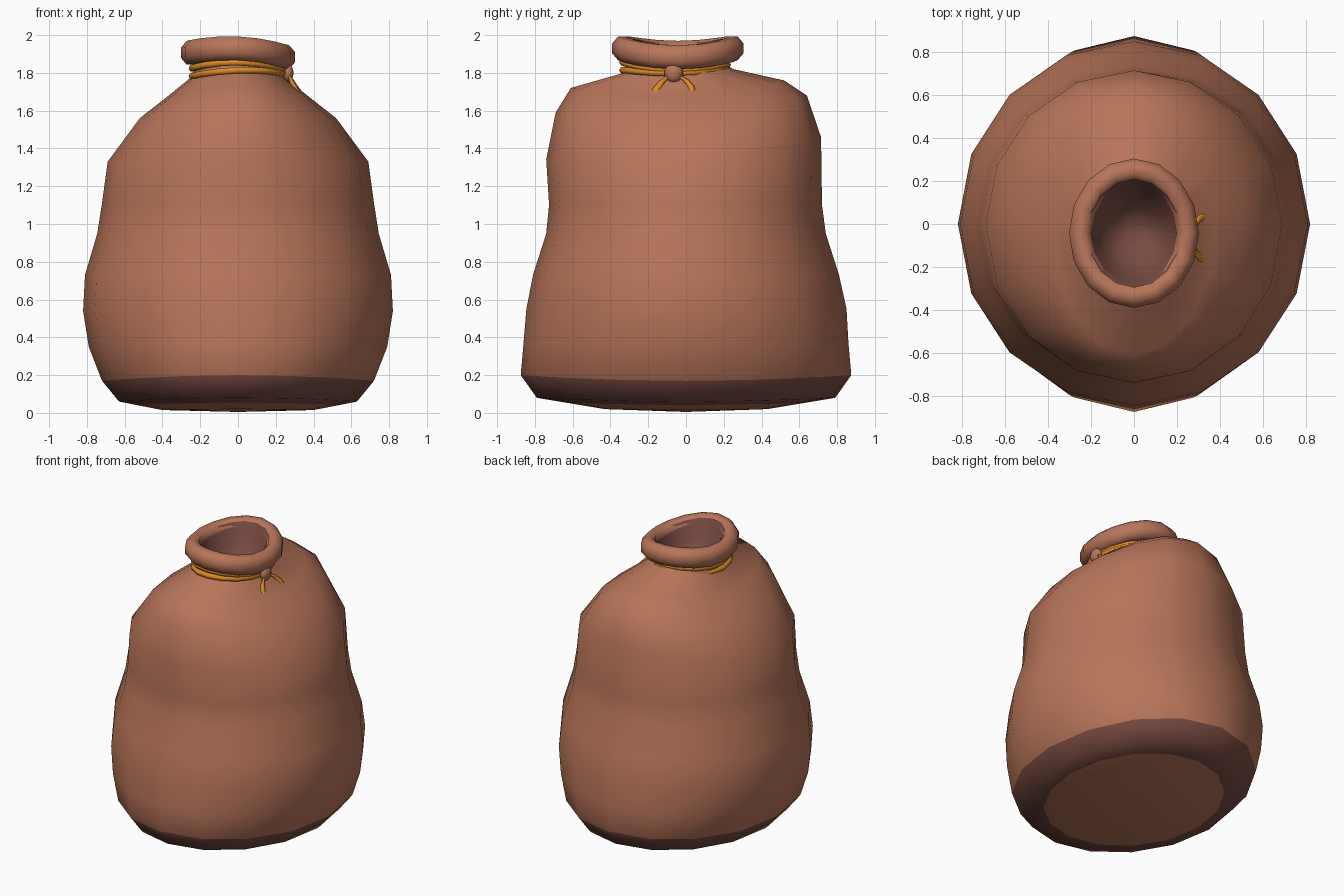
import bpy, bmesh, math
from mathutils import Vector

if "Cube" in bpy.data.objects:
    bpy.data.objects.remove(bpy.data.objects["Cube"])

N = 16


def material(name, rgb):
    m = bpy.data.materials.new(name)
    m.diffuse_color = (*rgb, 1)
    m.use_nodes = True
    m.node_tree.nodes["Principled BSDF"].inputs["Base Color"].default_value = m.diffuse_color
    return m


CLOTH = material("sack_brown", (0.479, 0.178, 0.102))
DARK = material("dark_brown", (0.19, 0.071, 0.055))
ORANGE = material("orange_rope", (0.716, 0.254, 0.021))


def ring_points(rx, ryn, ryp, zx, zyn, zyp, cy=0.0, tilt=0.0):
    # Oval ring whose front and back ends can differ in reach and height
    pts = []
    for i in range(N):
        a = 2 * math.pi * i / N
        c, s = math.cos(a), math.sin(a)
        ry, zy = (ryp, zyp) if s > 0 else (ryn, zyn)
        pts.append((rx * c, cy + ry * s, zx + (zy - zx) * s * s + tilt * c))
    return pts


def loft(name, rings, mats, cap_start=None, cap_end=None, closed=False, dark=()):
    bm = bmesh.new()
    vr = [[bm.verts.new(p) for p in r] for r in rings]
    pairs = list(zip(vr, vr[1:]))
    if closed:
        pairs.append((vr[-1], vr[0]))
    for k, (lo, hi) in enumerate(pairs):
        n = len(lo)
        for i in range(n):
            j = (i + 1) % n
            f = bm.faces.new((lo[i], lo[j], hi[j], hi[i]))
            f.material_index = 1 if k in dark else 0
    for tip, ring in ((cap_start, vr[0]), (cap_end, vr[-1])):
        if tip:
            v = bm.verts.new(tip)
            for i in range(len(ring)):
                bm.faces.new((ring[i], ring[(i + 1) % len(ring)], v))
    bmesh.ops.recalc_face_normals(bm, faces=bm.faces)
    me = bpy.data.meshes.new(name)
    bm.to_mesh(me)
    bm.free()
    for m in mats:
        me.materials.append(m)
    for p in me.polygons:
        p.use_smooth = True
    ob = bpy.data.objects.new(name, me)
    bpy.context.collection.objects.link(ob)
    return ob


# Sack body: rx, front ry, back ry, side z, front z, back z
body = [
    (0.40, 0.43, 0.43, 0.015, 0.02, 0.02),
    (0.54, 0.64, 0.64, 0.042, 0.055, 0.055),
    (0.63, 0.79, 0.79, 0.06, 0.08, 0.08),
    (0.72, 0.875, 0.875, 0.17, 0.20, 0.20),
    (0.79, 0.86, 0.86, 0.35, 0.37, 0.37),
    (0.82, 0.845, 0.85, 0.54, 0.55, 0.55),
    (0.81, 0.81, 0.81, 0.73, 0.73, 0.73),
    (0.745, 0.74, 0.74, 0.95, 0.95, 0.95),
    (0.72, 0.725, 0.72, 1.11, 1.10, 1.10),
    (0.69, 0.74, 0.715, 1.33, 1.34, 1.46),
    (0.52, 0.69, 0.64, 1.56, 1.59, 1.68),
    (0.38, 0.61, 0.52, 1.67, 1.72, 1.76),
    (0.25, 0.33, 0.25, 1.775, 1.80, 1.82),
    (0.235, 0.31, 0.22, 1.81, 1.835, 1.84),
    (0.24, 0.32, 0.24, 1.88, 1.90, 1.90),
]
loft("sack_body", [ring_points(*r) for r in body], [CLOTH, DARK],
     cap_start=(0, 0, 0.005), dark=(1, 2))

# Rolled lip: an oval ring with a rounded section
lip = []
for k in range(8):
    t = 2 * math.pi * (k + 0.5) / 8
    d, h = 0.057 * math.cos(t), 0.068 * math.sin(t)
    ry = 0.295 + d
    lip.append(ring_points(0.25 + d, ry, ry, 1.895 + h, 1.93 + h, 1.93 + h, -0.043, -0.012))
loft("rolled_lip", lip, [CLOTH], closed=True)

# Dark inside of the mouth, dipping to a point
inner = [(0.218, 0.253, 1.945), (0.188, 0.23, 1.90), (0.17, 0.20, 1.82), (0.10, 0.12, 1.72)]
cup = loft("mouth_inside",
           [ring_points(rx, ry, ry, z, z + 0.035, z + 0.035, -0.043, -0.012) for rx, ry, z in inner],
           [DARK], cap_end=(-0.01, -0.02, 1.68))
cup.data.flip_normals()  # the inside is the visible side


# Rope wound twice around the neck
def rope(name, z, tilt, lean):
    rows = []
    for k in range(6):
        t = 2 * math.pi * k / 6
        d, h = 0.019 * math.cos(t), 0.019 * math.sin(t)
        ry = 0.277 + d
        rows.append(ring_points(0.243 + d, ry, ry, z + h, z + 0.03 + h + lean,
                                z + 0.03 + h - lean, -0.058, tilt))
    loft(name, rows, [ORANGE], closed=True)


rope("rope_upper", 1.82, -0.005, 0.006)
rope("rope_lower", 1.79, 0.008, -0.006)

# Knot on the right side
bm = bmesh.new()
bmesh.ops.create_uvsphere(bm, u_segments=10, v_segments=7, radius=0.05)
for v in bm.verts:
    v.co = Vector((0.265, -0.065, 1.80)) + Vector((v.co.x * 0.6, v.co.y, v.co.z))
me = bpy.data.meshes.new("knot")
bm.to_mesh(me)
bm.free()
me.materials.append(CLOTH)
for p in me.polygons:
    p.use_smooth = True
bpy.context.collection.objects.link(bpy.data.objects.new("knot", me))


# Loose rope ends, tapering to a point
def tail(name, path):
    rows = []
    for (x, y, z, w) in path:
        rows.append([(x + 0.5 * w * math.cos(a), y + w * math.sin(a), z + 0.4 * w * math.cos(a))
                     for a in (2 * math.pi * i / 6 for i in range(6))])
    loft(name, rows, [ORANGE], cap_start=path[0][:3], cap_end=path[-1][:3])


tail("rope_end_front", [(0.27, -0.09, 1.785, 0.012), (0.285, -0.13, 1.75, 0.018),
                        (0.305, -0.158, 1.71, 0.024), (0.33, -0.162, 1.675, 0.02),
                        (0.36, -0.135, 1.653, 0.006)])
tail("rope_end_back", [(0.27, -0.04, 1.785, 0.012), (0.285, 0.0, 1.76, 0.016),
                       (0.305, 0.028, 1.725, 0.02), (0.335, 0.035, 1.69, 0.016),
                       (0.365, 0.025, 1.66, 0.008)])
